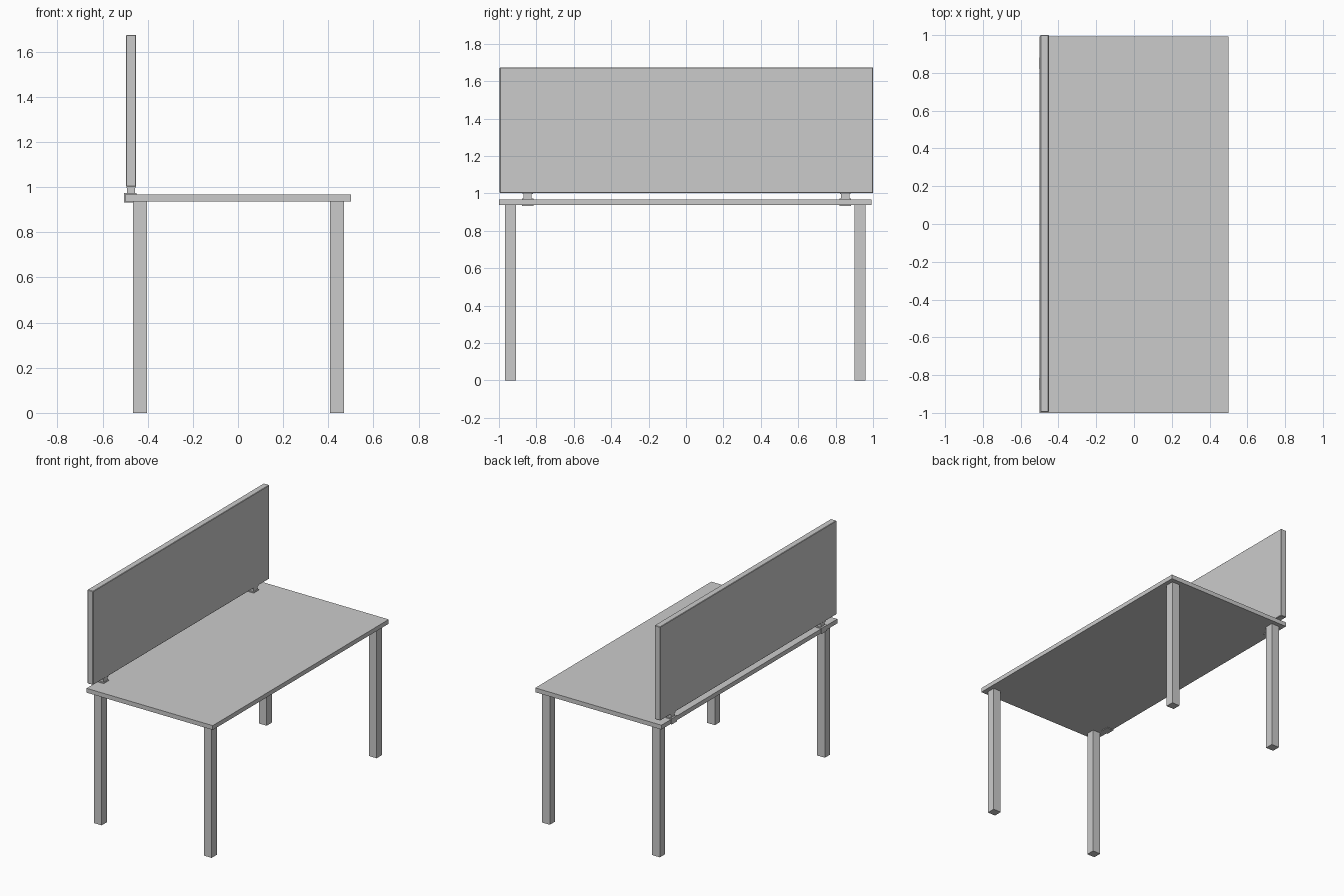
import bpy, bmesh
from mathutils import Vector

if "Cube" in bpy.data.objects:
    bpy.data.objects.remove(bpy.data.objects["Cube"])


def box(name, lo, hi, bevel=0.0):
    """Axis-aligned box between two corners, optionally chamfered."""
    lo, hi = Vector(lo), Vector(hi)
    bm = bmesh.new()
    bmesh.ops.create_cube(bm, size=1)
    bmesh.ops.scale(bm, vec=hi - lo, verts=bm.verts)
    bmesh.ops.translate(bm, vec=(lo + hi) / 2, verts=bm.verts)
    return finish(name, bm, bevel)


def finish(name, bm, bevel=0.0):
    bmesh.ops.recalc_face_normals(bm, faces=bm.faces)
    mesh = bpy.data.meshes.new(name)
    bm.to_mesh(mesh)
    bm.free()
    obj = bpy.data.objects.new(name, mesh)
    bpy.context.collection.objects.link(obj)
    if bevel:
        mod = obj.modifiers.new("edge_chamfer", 'BEVEL')
        mod.width = bevel
        mod.segments = 1
    return obj


def extrude_profile(name, points, y0, y1):
    """Extrude an x-z outline along y."""
    bm = bmesh.new()
    face = bm.faces.new([bm.verts.new((x, y0, z)) for x, z in points])
    out = bmesh.ops.extrude_face_region(bm, geom=[face])
    verts = [v for v in out["geom"] if isinstance(v, bmesh.types.BMVert)]
    bmesh.ops.translate(bm, vec=(0, y1 - y0, 0), verts=verts)
    return finish(name, bm)


# Table top and screen
TOP_LOW, TOP_HIGH = 0.937, 0.968
CY = -0.004
box("table_top", (-0.5, -1.0, TOP_LOW), (0.5, 0.992, TOP_HIGH))
box("privacy_screen", (-0.496, -0.996, 1.002), (-0.451, 1.0, 1.674), 0.003)

# Four square legs
for side, x in (("left", -0.434), ("right", 0.438)):
    for end, y in (("front", CY - 0.934), ("back", CY + 0.934)):
        box(f"{end}_{side}_leg", (x - 0.031, y - 0.03, 0), (x + 0.031, y + 0.03, TOP_LOW))

# C-shaped clamps with short posts carrying the screen
clamp = [(-0.504, 0.932), (-0.45, 0.932), (-0.45, TOP_LOW), (-0.5, TOP_LOW),
         (-0.5, TOP_HIGH), (-0.45, TOP_HIGH), (-0.45, 0.973), (-0.504, 0.973)]
for end, y in (("front", -0.847), ("back", 0.851)):
    extrude_profile(f"{end}_clamp", clamp, y - 0.031, y + 0.031)
    box(f"{end}_clamp_post", (-0.491, y - 0.022, 0.973), (-0.456, y + 0.022, 0.997))
    box(f"{end}_screen_plate", (-0.494, y - 0.028, 0.996), (-0.453, y + 0.028, 1.003))
